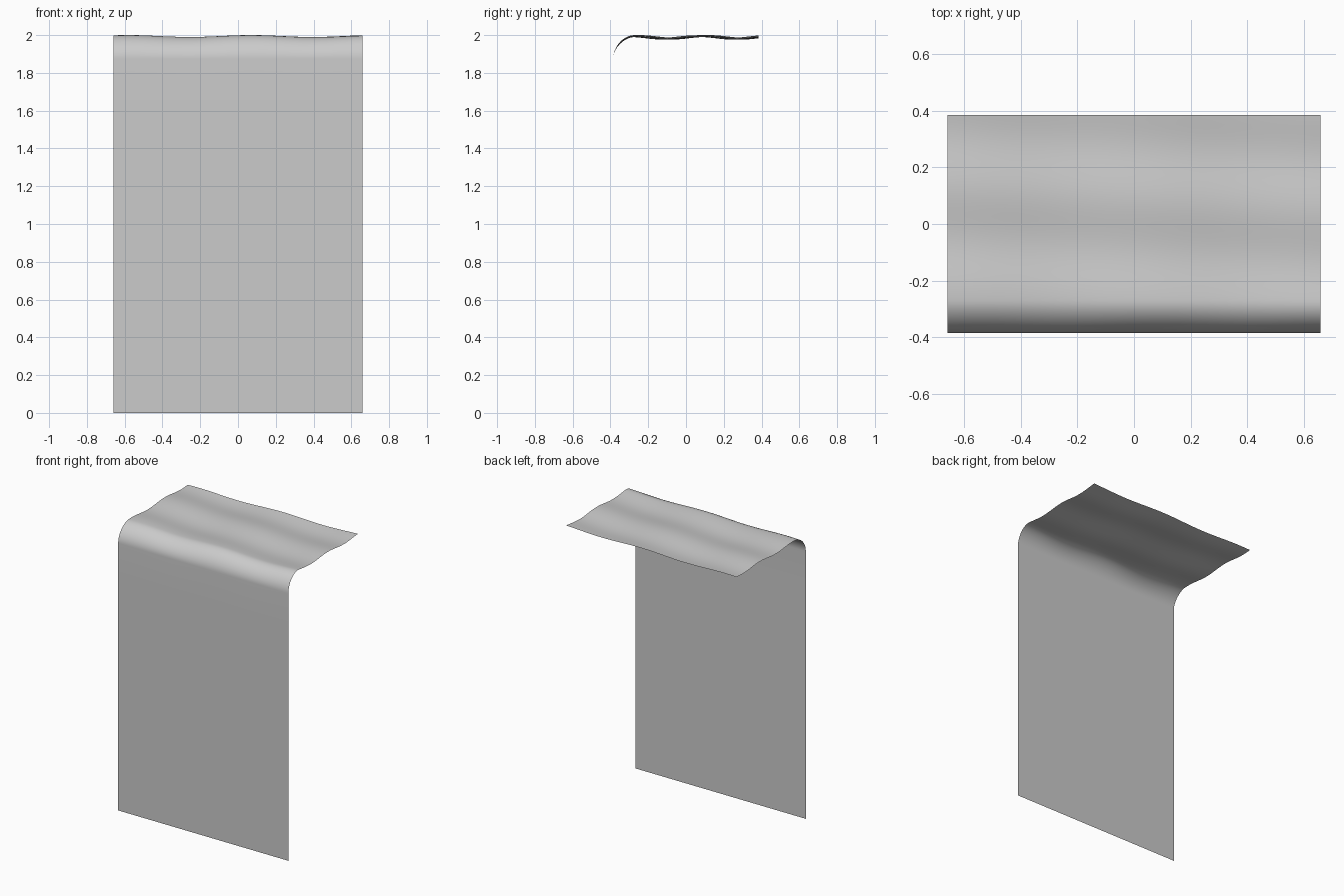
import bpy, bmesh
from math import sin, cos, pi

if "Cube" in bpy.data.objects:
    bpy.data.objects.remove(bpy.data.objects["Cube"])

HALF_W, FRONT, BACK = 0.66, -0.385, 0.385
TOP, R = 1.988, 0.115
NX = 64

# Side profile: (y, z, ripple weight) up the drop, round the bend, along the top
profile = [(FRONT, (TOP - R) * i / 8, 0.0) for i in range(8)]
for i in range(17):
    a = pi / 2 * i / 16
    profile.append((FRONT + R - R * cos(a), TOP - R + R * sin(a), sin(a)))
y0 = FRONT + R
profile += [(y0 + (BACK - y0) * i / 40, TOP, 1.0) for i in range(1, 41)]


def ripple(x, y):
    along = cos(2 * pi * (x - 0.07) / 0.65)
    across = cos(2 * pi * (y + 0.06 * x - 0.09) / 0.37)
    return 0.005 * along + 0.007 * across


# Draped cloth sheet
bm = bmesh.new()
rows = []
for y, z, w in profile:
    row = []
    for i in range(NX + 1):
        x = -HALF_W + 2 * HALF_W * i / NX
        row.append(bm.verts.new((x, y, z + w * ripple(x, y))))
    rows.append(row)
for lower, upper in zip(rows, rows[1:]):
    for i in range(NX):
        face = bm.faces.new((lower[i], lower[i + 1], upper[i + 1], upper[i]))
        face.smooth = True
mesh = bpy.data.meshes.new("draped_cloth")
bm.to_mesh(mesh)
bm.free()
cloth = bpy.data.objects.new("draped_cloth", mesh)
bpy.context.collection.objects.link(cloth)
